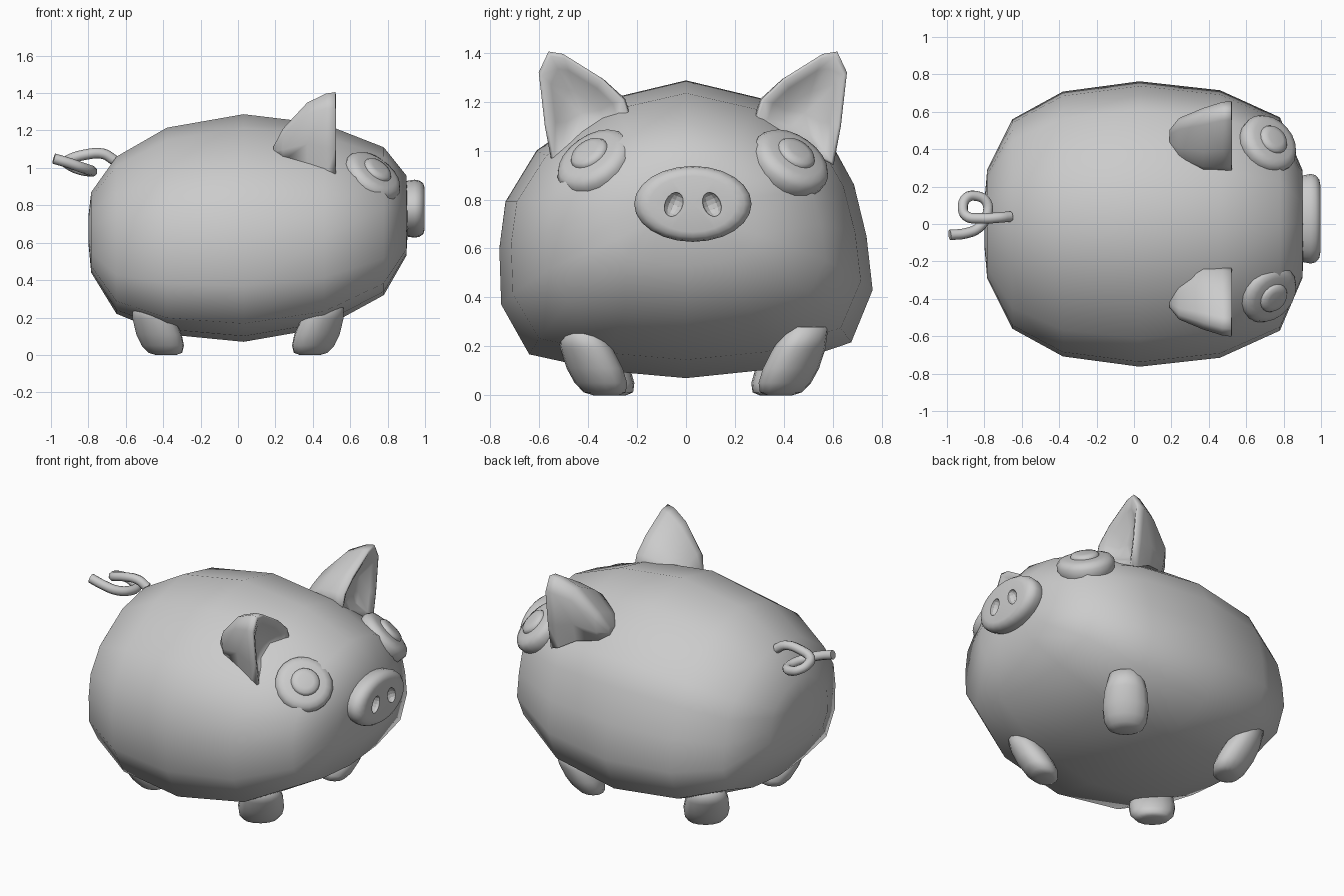
import bpy, bmesh, math
from mathutils import Vector

if "Cube" in bpy.data.objects:
    bpy.data.objects.remove(bpy.data.objects["Cube"])

MID = 0.028  # the face and legs are mirrored about this y


def loft(name, rings, angle=None):
    """Skin a list of equal-length point rings and cap both ends."""
    bm = bmesh.new()
    rows = [[bm.verts.new(p) for p in r] for r in rings]
    n = len(rows[0])
    for a, b in zip(rows, rows[1:]):
        for i in range(n):
            j = (i + 1) % n
            bm.faces.new((a[i], a[j], b[j], b[i]))
    for row in (rows[0], rows[-1]):
        c = bm.verts.new(sum((v.co for v in row), Vector()) / n)
        for i in range(n):
            bm.faces.new((row[i], row[(i + 1) % n], c))
    bmesh.ops.recalc_face_normals(bm, faces=bm.faces)
    me = bpy.data.meshes.new(name)
    bm.to_mesh(me)
    bm.free()
    ob = bpy.data.objects.new(name, me)
    bpy.context.collection.objects.link(ob)
    smooth(ob, angle)
    return ob


def smooth(ob, angle=None):
    bpy.ops.object.select_all(action='DESELECT')
    ob.select_set(True)
    bpy.context.view_layer.objects.active = ob
    if angle is None:
        bpy.ops.object.shade_smooth()
    else:
        bpy.ops.object.shade_smooth_by_angle(angle=math.radians(angle))


def lathe(center, axis, profile, seg=20, sy=1.0, sz=1.0):
    """Rings of (radius, height) around an axis."""
    n = Vector(axis).normalized()
    u = Vector((0, 0, 1)).cross(n).normalized()
    v = n.cross(u)
    return [[Vector(center) + n * h
             + u * (r * sy * math.cos(2 * math.pi * i / seg))
             + v * (r * sz * math.sin(2 * math.pi * i / seg))
             for i in range(seg)] for r, h in profile]


# Body: egg-like cross-section (width, height fraction) scaled along x
section = [(0, 1), (.40, .94), (.80, .765), (.90, .65), (.967, .477), (1, .296),
           (.885, .12), (.46, .03), (0, 0), (-.44, .025), (-.84, .08),
           (-.99, .247), (-1, .436), (-.967, .593), (-.80, .765), (-.40, .94)]
stations = [(-.80, .74, .60, .12), (-.785, .87, .44, .29), (-.65, 1.06, .22, .56),
            (-.38, 1.215, .11, .708), (.03, 1.287, .07, .763),
            (.46, 1.235, .145, .715), (.78, 1.11, .32, .57),
            (.90, .96, .53, .29), (.91, .82, .70, .12)]
loft("body", [[(x, y * w, lo + t * (hi - lo)) for y, t in section]
              for x, hi, lo, w in stations])

# Snout with two nostrils cut in
snout = loft("snout", lathe((0, MID, .782), (1, 0, 0),
             [(.88, .85), (.97, .91), (1, .945), (.97, .97), (.88, .99), (.74, .997)],
             24, .24, .155))
for s in (1, -1):
    bpy.ops.mesh.primitive_uv_sphere_add(segments=12, ring_count=8, radius=1,
                                         location=(1.0, MID + s * .078, .78))
    cut = bpy.context.object
    cut.name = "nostril_cutter"
    cut.scale = (.04, .037, .052)
    cut.rotation_euler.x = .4 * s
    cut.hide_render = True
    cut.hide_set(True)
    mod = snout.modifiers.new("nostril", 'BOOLEAN')
    mod.operation = 'DIFFERENCE'
    mod.object = cut
smooth(snout, 45)

# Ear rim (y, z) from the tip round; skinned back to a rounded point
rim = [(.59, 1.405), (.53, 1.395), (.37, 1.295), (.28, 1.21), (.25, 1.12),
       (.34, 1.05), (.52, .97), (.575, .94), (.605, 1.1), (.63, 1.32)]
ear_rings = [(.19, .43, 1.09, .25, .10), (.24, .43, 1.115, .6, .37),
             (.37, .43, 1.165, .90, .72), (.47, .445, 1.155, .99, .95),
             (.52, .45, 1.15, 1, 1), (.525, .45, 1.15, .93, .93),
             (.505, .45, 1.15, .72, .72), (.46, .45, 1.14, .42, .42)]

for s, side in ((1, "left"), (-1, "right")):
    # Ears
    loft(side + "_ear", [[(x, MID + s * (cy + (y - .45) * ky), cz + (z - 1.15) * kz)
                          for y, z in rim] for x, cy, cz, ky, kz in ear_rings], 80)

    # Eyes: broad rounded disc with a smaller pupil
    spot, aim = (.715, MID + s * .396, .947), (.54, s * .47, .70)
    loft(side + "_eye", lathe(spot, aim, [(.15, -.07), (.165, -.02), (.168, .02),
                                          (.15, .046), (.12, .056), (.07, .06)]), 50)
    loft(side + "_pupil", lathe(spot, aim, [(.083, .03), (.083, .062), (.073, .076),
                                            (.045, .082)]), 50)

    # Stubby legs leaning outwards, front and back; broader across the lean
    for f, end in ((1, "front"), (-1, "back")):
        leg = [(.055, 0), (.09, .012), (.112, .05), (.12, .11), (.112, .19), (.085, .28)]
        rings = []
        out = Vector((f * .62, s * .78, 0))
        tan = Vector((-f * .78, s * .62, 0))
        for r, z in leg:
            c = Vector((f * (.385 + .34 * z),
                        MID + s * (.325 + (.03 if f > 0 else 0) + .42 * z), z))
            rings.append([c + out * (.85 * r * math.cos(a)) + tan * (1.12 * r * math.sin(a))
                          for a in (2 * math.pi * i / 14 for i in range(14))])
        loft(f"{end}_{side}_leg", rings)

# Curly tail
pts = [(-.66, .04, 1.04), (-.72, .035, 1.075), (-.82, .03, 1.07), (-.90, .045, 1.045),
       (-.915, .09, 1.03), (-.895, .14, 1.01), (-.845, .15, .99), (-.79, .12, .98),
       (-.785, .05, .985), (-.83, -.02, 1.0), (-.90, -.05, 1.025), (-.985, -.058, 1.05)]
cu = bpy.data.curves.new("tail", 'CURVE')
cu.dimensions = '3D'
cu.bevel_depth = .028
cu.bevel_resolution = 2
cu.resolution_u = 4
cu.use_fill_caps = True
sp = cu.splines.new('BEZIER')
sp.bezier_points.add(len(pts) - 1)
for b, p in zip(sp.bezier_points, pts):
    b.co = p
    b.handle_left_type = b.handle_right_type = 'AUTO'
tail = bpy.data.objects.new("tail", cu)
bpy.context.collection.objects.link(tail)
bpy.ops.object.select_all(action='DESELECT')
tail.select_set(True)
bpy.context.view_layer.objects.active = tail
bpy.ops.object.convert(target='MESH')
smooth(bpy.context.object, 50)
